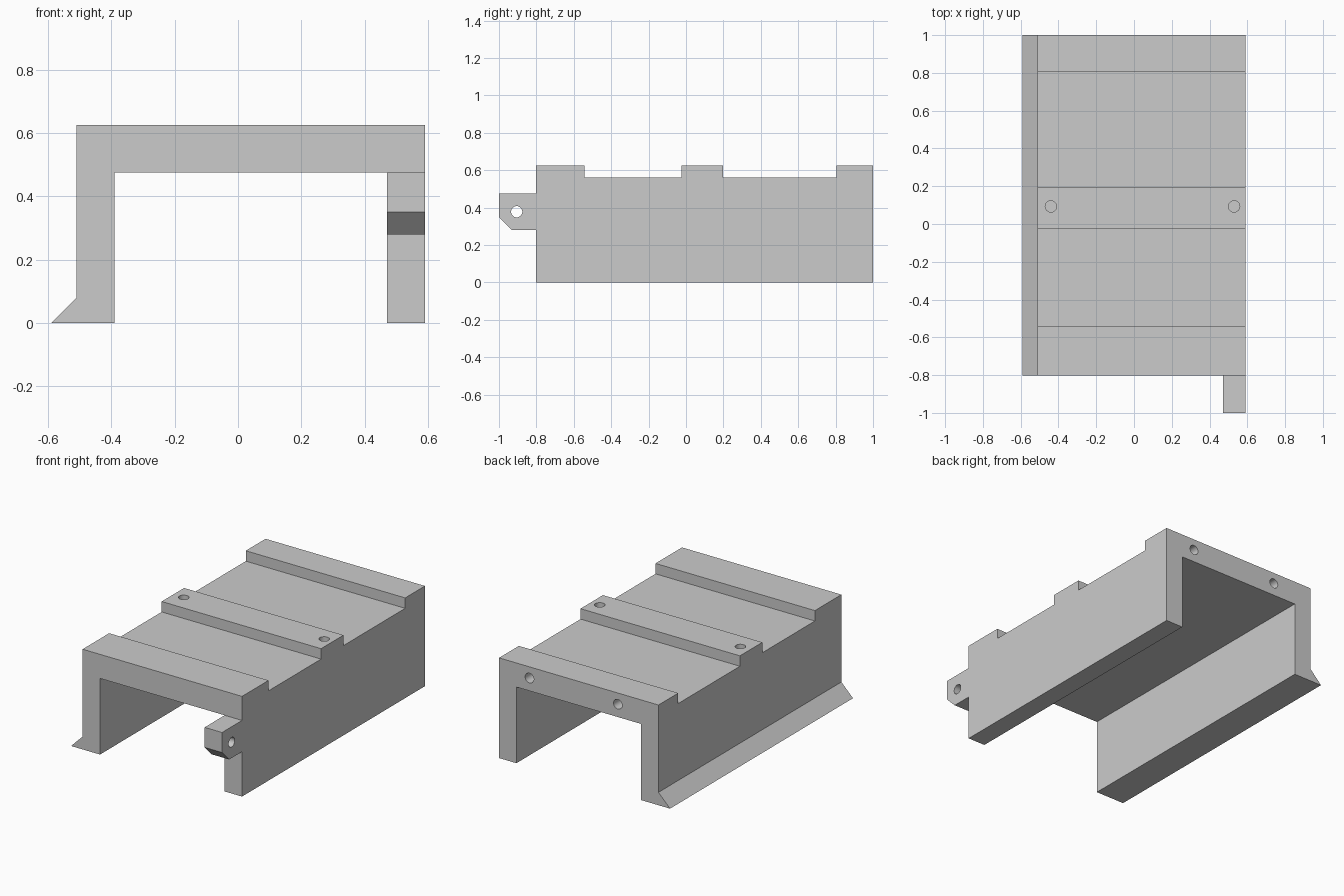
import bpy, bmesh, math
from mathutils import Vector

cube = bpy.data.objects.get("Cube")
if cube:
    bpy.data.objects.remove(cube)

grey = bpy.data.materials.new("plain grey")
grey.use_nodes = True
COLOUR = (0.6, 0.6, 0.6, 1)
grey.diffuse_color = COLOUR
grey.node_tree.nodes["Principled BSDF"].inputs["Base Color"].default_value = COLOUR


def prism(name, points, direction):
    """Extrude a closed 3D outline along a direction."""
    bm = bmesh.new()
    face = bm.faces.new([bm.verts.new(p) for p in points])
    top = bmesh.ops.extrude_face_region(bm, geom=[face])["geom"]
    bmesh.ops.translate(bm, vec=Vector(direction),
                        verts=[v for v in top if isinstance(v, bmesh.types.BMVert)])
    bmesh.ops.recalc_face_normals(bm, faces=bm.faces)
    mesh = bpy.data.meshes.new(name)
    bm.to_mesh(mesh)
    bm.free()
    mesh.materials.append(grey)
    obj = bpy.data.objects.new(name, mesh)
    bpy.context.collection.objects.link(obj)
    return obj


def drill(name, centre, axis, length, radius=0.03, sides=32):
    """Round cutter centred on a point, running along an axis."""
    axis = Vector(axis)
    turn = axis.to_track_quat('Z', 'Y')
    ring = [Vector(centre) - axis * length / 2 + turn @ Vector(
        (radius * math.cos(a), radius * math.sin(a), 0))
        for a in (i * math.tau / sides for i in range(sides))]
    return prism(name, ring, axis * length)


def combine(target, other, operation):
    mod = target.modifiers.new(other.name, 'BOOLEAN')
    mod.object, mod.operation, mod.solver = other, operation, 'EXACT'
    bpy.context.view_layer.objects.active = target
    bpy.ops.object.modifier_apply(modifier=mod.name)
    bpy.data.objects.remove(other)


LEFT, RIGHT, FRONT, BACK, TOP = 0.59, -0.51, -0.803, 1.0, 0.625
WALL_IN, CEILING, CHANNEL = 0.47, 0.475, 0.56

# Channel-shaped body with a sloped foot along the right wall
outline = [(-0.59, 0), (-0.39, 0), (-0.39, CEILING), (WALL_IN, CEILING), (WALL_IN, 0),
           (LEFT, 0), (LEFT, TOP), (RIGHT, TOP), (RIGHT, 0.08)]
body = prism("bracket_body", [(x, FRONT, z) for x, z in outline], (0, BACK - FRONT, 0))

# Front lug with chamfered lower corner
lug_outline = [(-0.7, 0.28), (-0.93, 0.28), (-1, 0.35), (-1, CEILING), (-0.7, CEILING)]
lug = prism("front_lug", [(WALL_IN, y, z) for y, z in lug_outline], (LEFT - WALL_IN, 0, 0))
combine(body, lug, 'UNION')

# Two wide recesses leave three raised ribs across the top
for y0, y1 in ((-0.542, -0.024), (0.197, 0.805)):
    corners = [(-0.7, y0, CHANNEL), (-0.7, y1, CHANNEL), (-0.7, y1, 0.8), (-0.7, y0, 0.8)]
    combine(body, prism("recess_cutter", corners, (1.4, 0, 0)), 'DIFFERENCE')

# Lug pin hole, blind holes in the middle rib and in the back face
combine(body, drill("lug_hole", (0.53, -0.905, 0.378), (1, 0, 0), 0.4), 'DIFFERENCE')
for x in (-0.44, 0.53):
    combine(body, drill("rib_hole", (x, 0.093, TOP), (0, 0, 1), 0.2), 'DIFFERENCE')
for x in (-0.23, 0.38):
    combine(body, drill("back_hole", (x, BACK, 0.555), (0, 1, 0), 0.2), 'DIFFERENCE')

# Smooth hole walls, crisp edges elsewhere
body.select_set(True)
bpy.context.view_layer.objects.active = body
bpy.ops.object.shade_smooth_by_angle(angle=math.radians(30))
